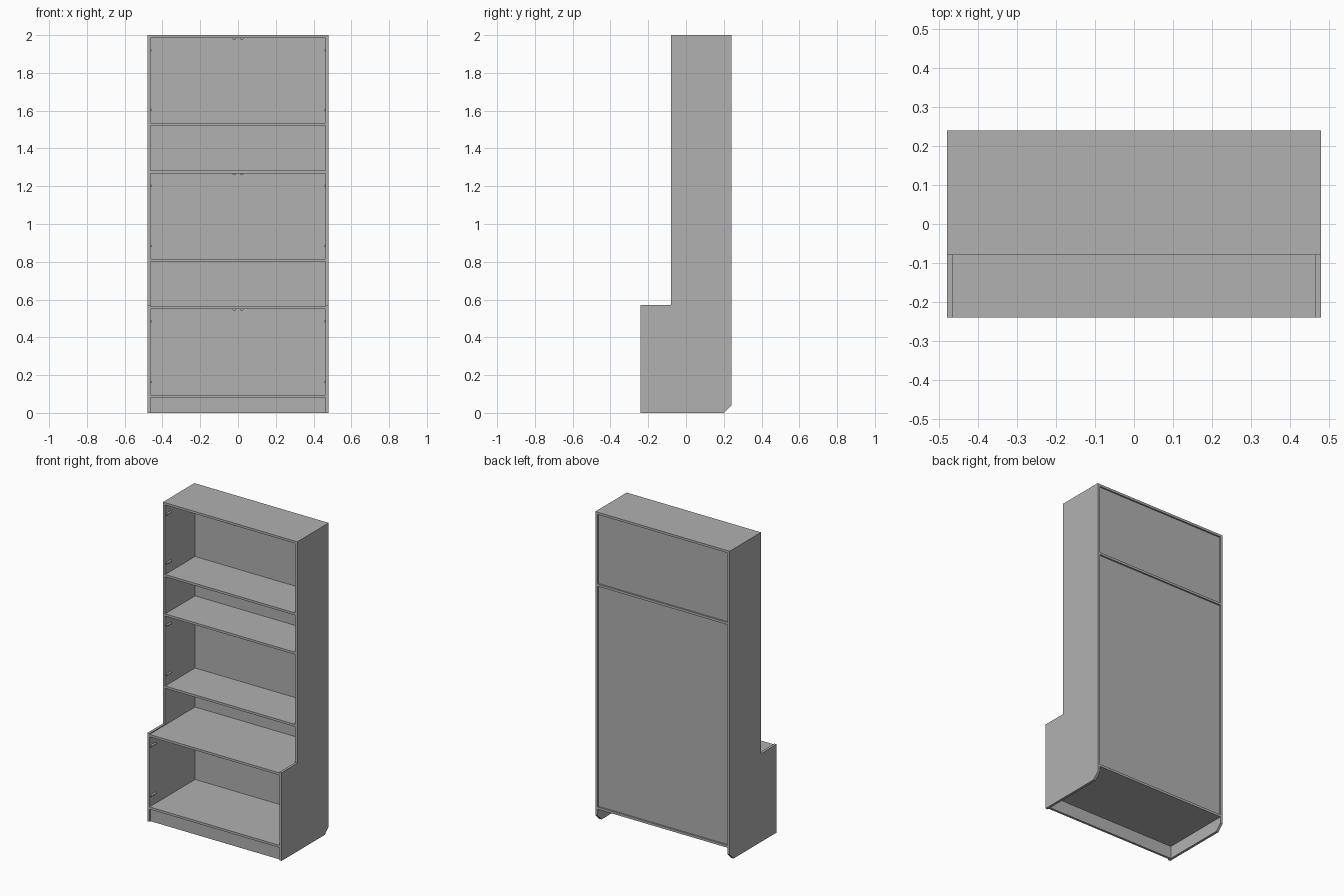
import bpy, bmesh, math
from mathutils import Matrix

if "Cube" in bpy.data.objects:
    bpy.data.objects.remove(bpy.data.objects["Cube"])

W, T = 0.48, 0.016           # half width, board thickness across x
IN = W - T                   # inner face of the side panels
FRONT, UPPER, BACK = -0.24, -0.08, 0.24
PANEL = 0.225                # front face of the back panels
TH = 0.015                   # shelf thickness

grey = bpy.data.materials.new("dark_grey")
grey.diffuse_color = (0.44, 0.44, 0.44, 1)
grey.use_nodes = True
grey.node_tree.nodes["Principled BSDF"].inputs["Base Color"].default_value = grey.diffuse_color


def finish(name, bm):
    bmesh.ops.recalc_face_normals(bm, faces=bm.faces)
    me = bpy.data.meshes.new(name)
    bm.to_mesh(me)
    bm.free()
    me.materials.append(grey)
    ob = bpy.data.objects.new(name, me)
    bpy.context.collection.objects.link(ob)
    return ob


def box(name, x0, x1, y0, y1, z0, z1):
    bm = bmesh.new()
    m = (Matrix.Translation(((x0 + x1) / 2, (y0 + y1) / 2, (z0 + z1) / 2))
         @ Matrix.Diagonal((x1 - x0, y1 - y0, z1 - z0, 1)))
    bmesh.ops.create_cube(bm, size=1, matrix=m)
    return finish(name, bm)


def peg(name, x, y0, y1, z, r):
    bm = bmesh.new()
    m = Matrix.Translation((x, (y0 + y1) / 2, z)) @ Matrix.Rotation(math.pi / 2, 4, 'X')
    bmesh.ops.create_cone(bm, cap_ends=True, segments=16, radius1=r, radius2=r,
                          depth=y1 - y0, matrix=m)
    ob = finish(name, bm)
    bpy.context.view_layer.objects.active = ob
    ob.select_set(True)
    bpy.ops.object.shade_smooth_by_angle()
    ob.select_set(False)


# Stepped side panels with a clipped rear foot
profile = [(FRONT, 0), (0.20, 0), (BACK, 0.04), (BACK, 2 - TH),
           (UPPER, 2 - TH), (UPPER, 0.57), (FRONT, 0.57)]
for side, x0 in (("left", -W), ("right", IN)):
    bm = bmesh.new()
    face = bm.faces.new([bm.verts.new((x0, y, z)) for y, z in profile])
    ext = bmesh.ops.extrude_face_region(bm, geom=[face])
    bmesh.ops.translate(bm, vec=(T, 0, 0),
                        verts=[v for v in ext["geom"] if isinstance(v, bmesh.types.BMVert)])
    finish(side + "_side_panel", bm)

# Top board and shelves (name, front y, back y, top z)
box("top_board", -W, W, UPPER, BACK, 2 - TH, 2)
for name, y0, y1, z in (("upper_shelf", UPPER, BACK, 1.536),
                        ("upper_middle_shelf", UPPER, PANEL, 1.282),
                        ("lower_middle_shelf", UPPER, PANEL, 0.816),
                        ("counter", FRONT, PANEL, 0.564),
                        ("bottom_shelf", FRONT, BACK, 0.096)):
    box(name, -IN, IN, y0, y1, z - TH, z)

# Plinth and recessed back panels
box("plinth", -IN, IN, FRONT + 0.01, FRONT + 0.025, 0, 0.096 - TH)
box("lower_back_panel", -IN, IN, PANEL, PANEL + 0.005, 0.096, 1.536 - TH)
box("upper_back_panel", -IN, IN, PANEL, PANEL + 0.005, 1.536, 2 - TH)

# Hinge mounts on the side walls and door catches under the boards
for bay, y, floor, ceiling in (("upper", UPPER, 1.536, 2 - TH),
                               ("middle", UPPER, 0.816, 1.282 - TH),
                               ("lower", FRONT, 0.096, 0.564 - TH)):
    for sx, side in ((-1, "left"), (1, "right")):
        for z, level in ((floor + 0.068, "low"), (ceiling - 0.065, "high")):
            peg(f"{bay}_{side}_{level}_hinge_mount", sx * IN, y + 0.01, y + 0.06, z, 0.007)
        peg(f"{bay}_{side}_door_catch", sx * 0.02, y + 0.012, y + 0.06, ceiling + 0.001, 0.010)
